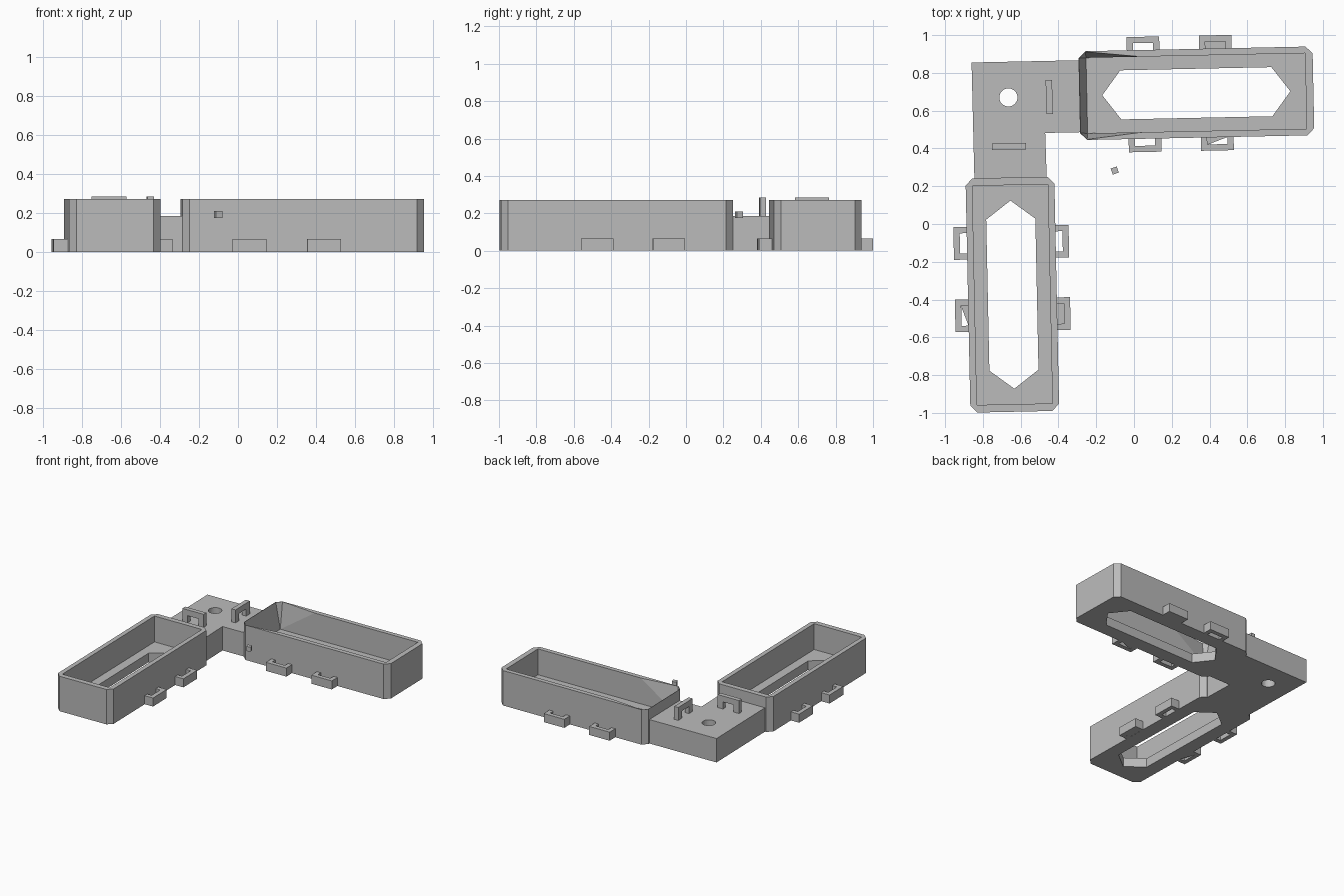
import bpy, bmesh, math
from mathutils import Matrix, Vector

old = bpy.data.objects.get("Cube")
if old:
    bpy.data.objects.remove(old, do_unlink=True)

grey = bpy.data.materials.new("plain_grey")
grey.use_nodes = True
grey.diffuse_color = (0.5, 0.5, 0.5, 1)
grey.node_tree.nodes["Principled BSDF"].inputs["Base Color"].default_value = (0.5, 0.5, 0.5, 1)


def finish(name, bm, matrix=Matrix()):
    bm.transform(matrix)
    mesh = bpy.data.meshes.new(name)
    bm.to_mesh(mesh)
    bm.free()
    mesh.materials.append(grey)
    obj = bpy.data.objects.new(name, mesh)
    bpy.context.collection.objects.link(obj)
    return obj


def prism(name, outline, z0, z1, matrix=Matrix()):
    """Extrude a flat outline from z0 up to z1."""
    bm = bmesh.new()
    face = bm.faces.new([bm.verts.new((x, y, z0)) for x, y in outline])
    top = bmesh.ops.extrude_face_region(bm, geom=[face])["geom"]
    for v in top:
        if isinstance(v, bmesh.types.BMVert):
            v.co.z = z1
    bmesh.ops.recalc_face_normals(bm, faces=bm.faces)
    return finish(name, bm, matrix)


def hull(name, points, matrix):
    bm = bmesh.new()
    for p in points:
        bm.verts.new(p)
    bmesh.ops.convex_hull(bm, input=bm.verts)
    bmesh.ops.recalc_face_normals(bm, faces=bm.faces)
    return finish(name, bm, matrix)


def cut(obj, cutter):
    mod = obj.modifiers.new("cut", "BOOLEAN")
    mod.operation = "DIFFERENCE"
    mod.solver = "EXACT"
    mod.object = cutter
    bpy.context.view_layer.objects.active = obj
    bpy.ops.object.modifier_apply(modifier=mod.name)
    bpy.data.objects.remove(cutter, do_unlink=True)


def rect(a, b):
    return [(-a, -b), (a, -b), (a, b), (-a, b)]


def u_shape(width, depth, wall):
    """Bracket outline: open at y = 0, closed at y = depth."""
    a, b = width / 2, width / 2 - wall
    return [(-a, 0), (-a, depth), (a, depth), (a, 0),
            (b, 0), (b, depth - wall), (-b, depth - wall), (-b, 0)]


def place(x, y, degrees):
    return Matrix.Translation((x, y, 0)) @ Matrix.Rotation(math.radians(degrees), 4, "Z")


HEIGHT, FLOOR = 0.27, 0.07
L, W, C = 0.62, 0.235, 0.037      # half length, half width, corner chamfer
IL, IW = 0.58, 0.2                # cavity half sizes
CLIPS = (-0.277, 0.106)


def tray(label, m):
    outline = [(-L + C, -W), (L - C, -W), (L, -W + C), (L, W - C),
               (L - C, W), (-L + C, W), (-L, W - C), (-L, -W + C)]
    body = prism(label + "_tray", outline, 0, HEIGHT, m)
    cut(body, prism("cavity", rect(IL, IW), FLOOR, 0.4, m))
    hexagon = [(-0.498, 0), (-0.4, -0.13), (0.4, -0.13), (0.498, 0), (0.4, 0.13), (-0.4, 0.13)]
    cut(body, prism("floor_opening", hexagon, -0.1, 0.2, m))
    # Side clips
    for side, name in ((1, "back"), (-1, "front")):
        for i, u in enumerate(CLIPS):
            turn = m @ Matrix.Translation((u, side * (W - 0.002), 0))
            if side < 0:
                turn = turn @ Matrix.Scale(-1, 4, (0, 1, 0))
            clip = prism(f"{label}_{name}_clip_{i + 1}", u_shape(0.173, 0.072, 0.033), 0, 0.066, turn)
            if side < 0:
                clip.data.flip_normals()
    return body


def sheet(name, points, m):
    """Thin web under a clip, facing down."""
    bm = bmesh.new()
    face = bm.faces.new([bm.verts.new((x, y, 0.001)) for x, y in points])
    face.normal_update()
    if face.normal.z > 0:
        face.normal_flip()
    return finish(name, bm, m)


long_m = place(0.33, 0.692, 1.2)
side_m = place(-0.644, -0.374, -88.8)
right_tray = tray("long", long_m)
tray("side", side_m)

# Flared inner end of the long tray
e = 0.003
flare = []
for s in (-1, 1):
    flare += [(-0.29, s * IW, HEIGHT), (-L + C, s * (W - e), HEIGHT),
              (-L + e, s * (W - C), HEIGHT), (-IL, s * IW, FLOOR)]
flare += [(x, y, HEIGHT + 0.05) for x, y, z in flare if z == HEIGHT]
cut(right_tray, hull("flare", flare, long_m))

# Webs inside the second clip of each side
u = CLIPS[1]
for label, m in (("long", long_m), ("side", side_m)):
    sheet(label + "_front_web", [(u - 0.054, -W), (u + 0.054, -W), (u - 0.054, -W - 0.039)], m)
sheet("side_back_web", [(u - 0.054, W), (u + 0.054, W), (u + 0.054, W + 0.039), (u - 0.054, W + 0.039)], side_m)
prism("long_back_clip_fill", rect(0.054, 0.021), 0, 0.045,
      long_m @ Matrix.Translation((u, W + 0.019, 0)))

# Corner plate with a round hole
plate = prism("corner_plate", [(-0.86, 0.855), (-0.845, 0.24), (-0.462, 0.24), (-0.47, 0.482),
                               (-0.279, 0.486), (-0.284, 0.867)], 0, 0.185)
circle = [(-0.665 + 0.048 * math.cos(t * math.tau / 32), 0.67 + 0.048 * math.sin(t * math.tau / 32))
          for t in range(32)]
cut(plate, prism("round_hole", circle, -0.1, 0.3))

# Upright loops on the plate
upright = Matrix.Translation((0, 0, 0.183)) @ Matrix.Rotation(math.pi / 2, 4, "X")
for name, x, y, angle in (("loop_side", -0.661, 0.41, 1.2), ("loop_long", -0.449, 0.673, 91.2)):
    prism(name, u_shape(0.18, 0.102, 0.045), -0.017, 0.017, place(x, y, angle) @ upright)

# Small loose block
prism("loose_block", rect(0.017, 0.017), 0.175, 0.21, place(-0.102, 0.283, 20))
